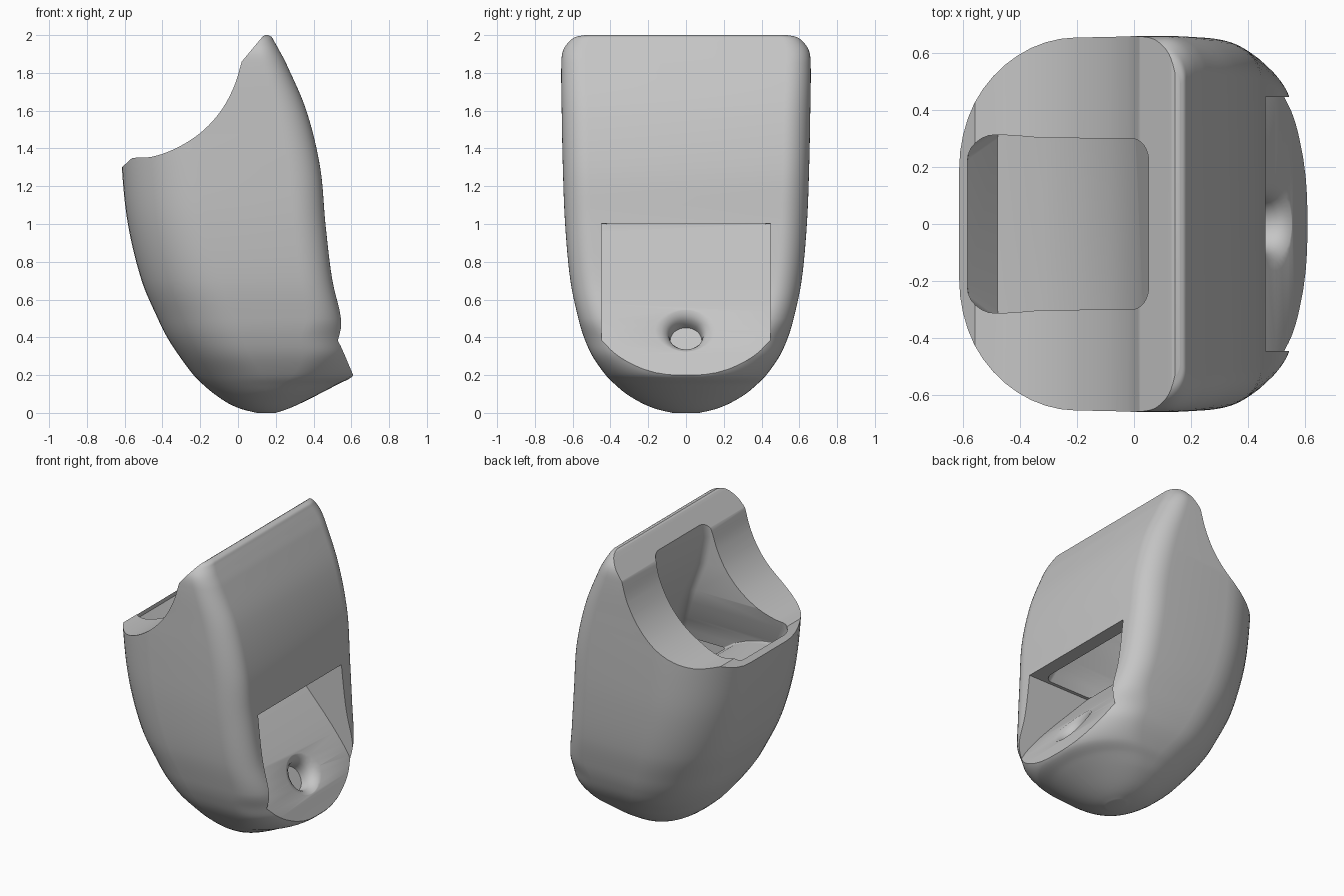
import bpy, bmesh
from math import sin, cos, pi
from mathutils import Vector, Matrix

cube = bpy.data.objects.get("Cube")
if cube:
    bpy.data.objects.remove(cube, do_unlink=True)

grey = bpy.data.materials.new("plain_grey")
grey.use_nodes = True
colour = (0.56, 0.56, 0.56, 1)
grey.diffuse_color = colour
grey.node_tree.nodes["Principled BSDF"].inputs["Base Color"].default_value = colour


def make_object(name, bm):
    bmesh.ops.recalc_face_normals(bm, faces=bm.faces)
    mesh = bpy.data.meshes.new(name)
    bm.to_mesh(mesh)
    bm.free()
    obj = bpy.data.objects.new(name, mesh)
    bpy.context.collection.objects.link(obj)
    mesh.materials.append(grey)
    return obj


def loft(name, rings):
    """Skin closed rings of equal length and cap both ends."""
    bm = bmesh.new()
    loops = [[bm.verts.new(p) for p in ring] for ring in rings]
    n = len(loops[0])
    for a, b in zip(loops, loops[1:]):
        for i in range(n):
            j = (i + 1) % n
            bm.faces.new((a[i], a[j], b[j], b[i]))
    bm.faces.new(loops[0])
    bm.faces.new(loops[-1])
    return make_object(name, bm)


def prism(name, profile, half):
    """Extrude an xz profile along y."""
    return loft(name, [[(x, y, z) for x, z in profile] for y in (-half, half)])


def spline(points, per=6):
    """Smooth curve through points of any dimension."""
    pts = [Vector(p) for p in points]
    out = []
    for i in range(len(pts) - 1):
        p1, p2 = pts[i], pts[i + 1]
        p0, p3 = pts[max(i - 1, 0)], pts[min(i + 2, len(pts) - 1)]
        d1, d2, d3 = [max((b - a).length, 1e-4) for a, b in ((p0, p1), (p1, p2), (p2, p3))]
        m1 = (p2 - p0) * (d2 / (d1 + d2))
        m2 = (p3 - p1) * (d2 / (d2 + d3))
        for k in range(per):
            t = k / per
            out.append(p1 * (2*t**3 - 3*t*t + 1) + m1 * (t**3 - 2*t*t + t)
                       + p2 * (3*t*t - 2*t**3) + m2 * (t**3 - t*t))
    return out + [pts[-1]]


def section(s, steps=12):
    """Horizontal outline with elliptical corners, different on each side."""
    z, left, right, w, rx, ry, lx, ly = s
    corners = ((right, 1, 1, rx, ry), (left, -1, 1, lx, ly),
               (left, -1, -1, lx, ly), (right, 1, -1, rx, ry))
    ring = []
    for q, (edge, sx, sy, ax, ay) in enumerate(corners):
        ax, ay = ax * 0.995, min(ay, w) * 0.995
        for k in range(steps + 1):
            a = (q + k / steps) * pi / 2
            ring.append((edge - sx * ax + ax * cos(a), sy * (w - ay) + ay * sin(a), z))
    return ring


# Body: height, left x, right x, half width, right corner radii, left corner radii
keys = [
    (0.00, 0.10, 0.20, 0.07, 0.05, 0.07, 0.05, 0.07),
    (0.02, 0.02, 0.26, 0.155, 0.12, 0.15, 0.12, 0.15),
    (0.05, -0.05, 0.33, 0.23, 0.18, 0.23, 0.19, 0.23),
    (0.10, -0.125, 0.43, 0.315, 0.25, 0.31, 0.28, 0.31),
    (0.15, -0.185, 0.525, 0.375, 0.30, 0.36, 0.33, 0.36),
    (0.20, -0.235, 0.61, 0.425, 0.32, 0.38, 0.37, 0.40),
    (0.30, -0.31, 0.61, 0.495, 0.27, 0.30, 0.38, 0.43),
    (0.40, -0.375, 0.57, 0.54, 0.24, 0.20, 0.40, 0.44),
    (0.50, -0.425, 0.55, 0.57, 0.19, 0.16, 0.41, 0.45),
    (0.70, -0.51, 0.50, 0.612, 0.17, 0.14, 0.42, 0.46),
    (1.00, -0.583, 0.463, 0.64, 0.17, 0.14, 0.42, 0.46),
    (1.30, -0.615, 0.435, 0.652, 0.17, 0.14, 0.42, 0.46),
    (1.60, -0.625, 0.362, 0.658, 0.16, 0.14, 0.42, 0.46),
    (1.85, -0.625, 0.255, 0.66, 0.13, 0.13, 0.42, 0.46),
    (1.92, -0.625, 0.218, 0.65, 0.11, 0.12, 0.42, 0.46),
    (1.97, -0.625, 0.190, 0.615, 0.08, 0.10, 0.42, 0.46),
    (1.99, -0.625, 0.178, 0.585, 0.06, 0.08, 0.42, 0.46),
    (2.00, -0.625, 0.160, 0.55, 0.05, 0.06, 0.42, 0.46),
]
body = loft("body", [section(s) for s in spline(keys)])

# Concave scoop across the top
arc = spline([(-0.56, 1.35), (-0.45, 1.357), (-0.32, 1.405), (-0.19, 1.49),
              (-0.09, 1.6), (-0.02, 1.73), (0.02, 1.86)])
scoop = prism("scoop_cutter", [(-0.8, 1.14), (-0.615, 1.3)] + [tuple(p) for p in arc]
              + [(0.12, 1.98), (0.132, 1.993), (0.15, 2.004), (0.15, 2.1), (-0.8, 2.1)], 0.9)

# Inner channel under the scoop: height, left x on the sloping floor, right x, half width
channel_levels = [
    (0.97, 0.03, 0.385, 0.43, 0.02), (1.00, 0.00, 0.37, 0.425, 0.02),
    (1.06, -0.09, 0.345, 0.41, 0.02), (1.11, -0.20, 0.325, 0.395, 0.02),
    (1.145, -0.32, 0.31, 0.38, 0.04), (1.17, -0.48, 0.30, 0.37, 0.07),
    (1.30, -0.585, 0.24, 0.325, 0.10), (1.40, -0.59, 0.195, 0.303, 0.10),
    (1.60, -0.59, 0.11, 0.30, 0.10), (1.80, -0.59, 0.055, 0.30, 0.10),
    (2.10, -0.59, 0.045, 0.30, 0.10)]
channel = loft("channel_cutter", [section((z, a, b, w, 0.06, 0.08, c, c), 6)
                                  for z, a, b, w, c in channel_levels])

# Outlet in the outer face, with a floor that curves back up into the channel
floor = spline([(0.61, 0.2), (0.52, 0.4), (0.42, 0.54), (0.29, 0.69),
                (0.15, 0.84), (0.0, 1.0)], 4)
outlet = prism("outlet_cutter", [(0.70, 0.0)] + [tuple(p) for p in floor]
               + [(0.95, 1.005), (0.95, 0.0)], 0.447)

# Flared screw hole square to the outlet floor
slope = Vector((1, 0, 0.65)).normalized()
turn = Vector((0, 0, 1)).rotation_difference(slope).to_matrix().to_4x4()
place = Matrix.Translation((0.493, 0, 0.44)) @ turn
flare = [(0.084, -0.11), (0.085, -0.08), (0.092, -0.05), (0.107, -0.026),
         (0.13, -0.01), (0.165, 0.002), (0.17, 0.06)]
hole = loft("hole_cutter", [[place @ Vector((r * cos(k * pi / 20), r * sin(k * pi / 20), h))
                             for k in range(40)] for r, h in flare])

# Cut everything out of the body
bpy.context.view_layer.objects.active = body
for cutter in (scoop, channel, outlet, hole):
    mod = body.modifiers.new(cutter.name, 'BOOLEAN')
    mod.operation = 'DIFFERENCE'
    mod.solver = 'EXACT'
    mod.object = cutter
    bpy.ops.object.modifier_apply(modifier=mod.name)
    bpy.data.objects.remove(cutter, do_unlink=True)

bpy.ops.object.select_all(action='DESELECT')
body.select_set(True)
bpy.ops.object.shade_smooth_by_angle(angle=0.5)
